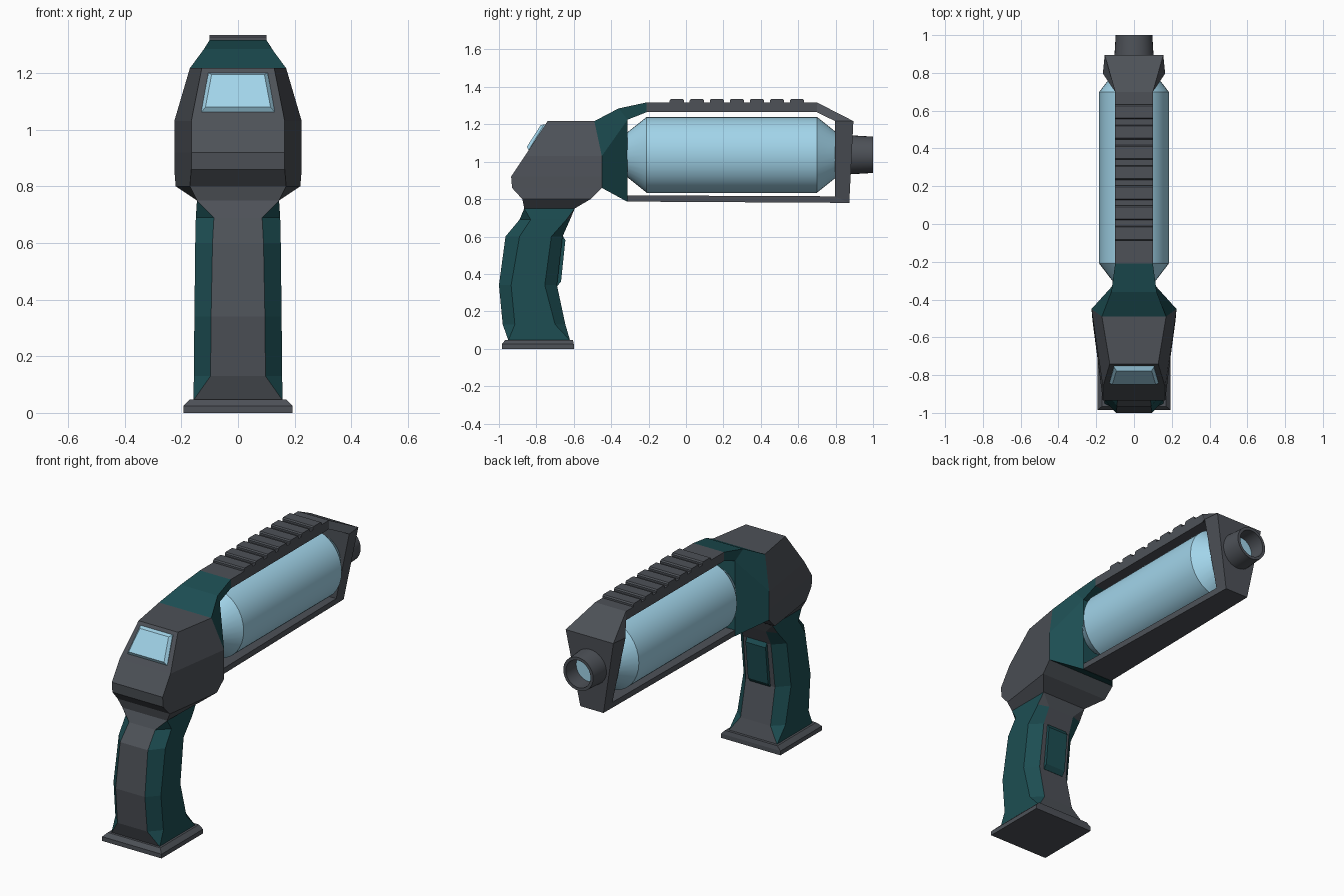
import bpy, bmesh, math

if "Cube" in bpy.data.objects:
    bpy.data.objects.remove(bpy.data.objects["Cube"])


def material(name, rgb):
    m = bpy.data.materials.new(name)
    m.diffuse_color = (*rgb, 1)
    m.use_nodes = True
    m.node_tree.nodes["Principled BSDF"].inputs["Base Color"].default_value = m.diffuse_color
    return m


GREY = material("dark_grey", (0.075, 0.083, 0.097))
TEAL = material("teal", (0.012, 0.075, 0.085))
BLUE = material("pale_blue", (0.36, 0.66, 0.82))


def loft(name, rings, mat, smooth=False):
    """Skin a list of equal-length rings and cap both ends."""
    bm = bmesh.new()
    vs = [[bm.verts.new(p) for p in r] for r in rings]
    n = len(rings[0])
    for a, b in zip(vs, vs[1:]):
        for i in range(n):
            j = (i + 1) % n
            bm.faces.new((a[i], a[j], b[j], b[i]))
    bm.faces.new(vs[0][::-1])
    bm.faces.new(vs[-1])
    bmesh.ops.remove_doubles(bm, verts=bm.verts, dist=1e-4)
    bmesh.ops.recalc_face_normals(bm, faces=bm.faces)
    me = bpy.data.meshes.new(name)
    bm.to_mesh(me)
    bm.free()
    ob = bpy.data.objects.new(name, me)
    bpy.context.collection.objects.link(ob)
    me.materials.append(mat)
    if smooth:
        bpy.ops.object.select_all(action='DESELECT')
        ob.select_set(True)
        bpy.context.view_layer.objects.active = ob
        bpy.ops.object.shade_smooth_by_angle(angle=math.radians(30))
    return ob


def mirrored(half):
    """Close a half outline (+x side) across x = 0."""
    return list(half) + [(-x, y, z) for x, y, z in reversed(half)]


def ellipse(y, rx, rz, n=32, zc=1.037):
    return [(rx * math.cos(2 * math.pi * i / n), y,
             zc + rz * math.sin(2 * math.pi * i / n)) for i in range(n)]


def slab(name, profile, w, mat):
    """Extrude a y-z profile across x."""
    return loft(name, [[(s, y, z) for y, z in profile] for s in (-w, w)], mat)


# base plate
loft("base_plate", [mirrored([(w, a, z), (w, b, z)]) for z, w, a, b in (
    (0, .193, -.985, -.60), (.025, .193, -.985, -.60), (.048, .17, -.965, -.605))], GREY)

# grip: z, front y, back y, half width, face half width, chamfer front y, chamfer back y
grip_rows = (
    (.045, -.95, -.62, .157, .157, -.95, -.62),
    (.13, -.98, -.645, .156, .097, -.915, -.70),
    (.34, -1.0, -.69, .154, .095, -.935, -.755),
    (.60, -.965, -.66, .151, .09, -.89, -.72),
    (.69, -.89, -.62, .149, .085, -.83, -.64),
    (.75, -.865, -.595, .145, .145, -.865, -.595))
grip = loft("grip", [mirrored([(f, yf, z), (w, cf, z), (w, cb, z), (f, yb, z)])
                     for z, yf, yb, w, f, cf, cb in grip_rows], GREY)
grip.data.materials.append(TEAL)
for p in grip.data.polygons:
    p.material_index = int(abs(p.normal.x) > .3)

# trigger
slab("trigger", [(-.72, .625), (-.67, .625), (-.645, .58), (-.668, .36),
                 (-.688, .335), (-.74, .335)], .065, TEAL)

# head housing: z, front y, front half width, back y, back half width
head_rows = (
    (.75, -.865, .145, -.595, .145), (.80, -.875, .17, -.51, .22),
    (.86, -.93, .165, -.45, .225), (.92, -.935, .165, -.45, .225),
    (1.03, -.862, .165, -.45, .225), (1.217, -.74, .128, -.49, .17))
loft("head_housing", [mirrored([(fw, fy, z), (bw, by, z)])
                      for z, fy, fw, by, bw in head_rows], GREY)

# screen on the sloped front
loft("screen", [
    mirrored([(.13, -.82, 1.05), (.105, -.735, 1.20)]),
    mirrored([(.13, -.842, 1.062), (.105, -.758, 1.20)]),
    mirrored([(.115, -.851, 1.08), (.093, -.777, 1.195)])], BLUE)

# teal collar and its arm up to the rail
loft("collar", [
    mirrored([(.17, -.49, 1.217), (.225, -.45, 1.03), (.225, -.45, .86)]),
    mirrored([(.12, -.36, 1.285), (.10, -.312, 1.225), (.10, -.312, .785)])], TEAL)
loft("collar_arm", [
    mirrored([(.12, -.36, 1.285), (.10, -.312, 1.225)]),
    mirrored([(.10, -.21, 1.317), (.10, -.21, 1.265)])], TEAL)

# frame: top rail, end block and bottom rail as one strip (outer and inner edge)
loft("frame", [mirrored([o, i]) for o, i in (
    ((.10, -.21, 1.317), (.10, -.21, 1.265)),
    ((.10, .70, 1.317), (.10, .70, 1.265)),
    ((.155, .895, 1.217), (.165, .797, 1.217)),
    ((.075, .873, .78), (.08, .797, .815)),
    ((.10, -.312, .787), (.10, -.312, .82)))], GREY)

# rail ribs
for k in range(7):
    a = -.087 + .107 * k
    slab(f"rail_rib_{k + 1}", [(a, 1.31), (a, 1.328), (a + .006, 1.335), (a + .07, 1.335),
                               (a + .077, 1.328), (a + .077, 1.31)], .10, GREY)

# canister
loft("canister", [ellipse(y, rx, rz) for y, rx, rz in (
    (-.32, .10, .115), (-.21, .184, .203), (.70, .184, .203), (.81, .10, .115))],
    BLUE, True)

# hollow nozzle with a lens inside
loft("nozzle", [ellipse(y, r, r) for y, r in (
    (.85, .106), (1.0, .097), (1.0, .08), (.89, .08))], GREY, True)
loft("nozzle_lens", [ellipse(y, .08, .08) for y in (.885, .905)], BLUE, True)
